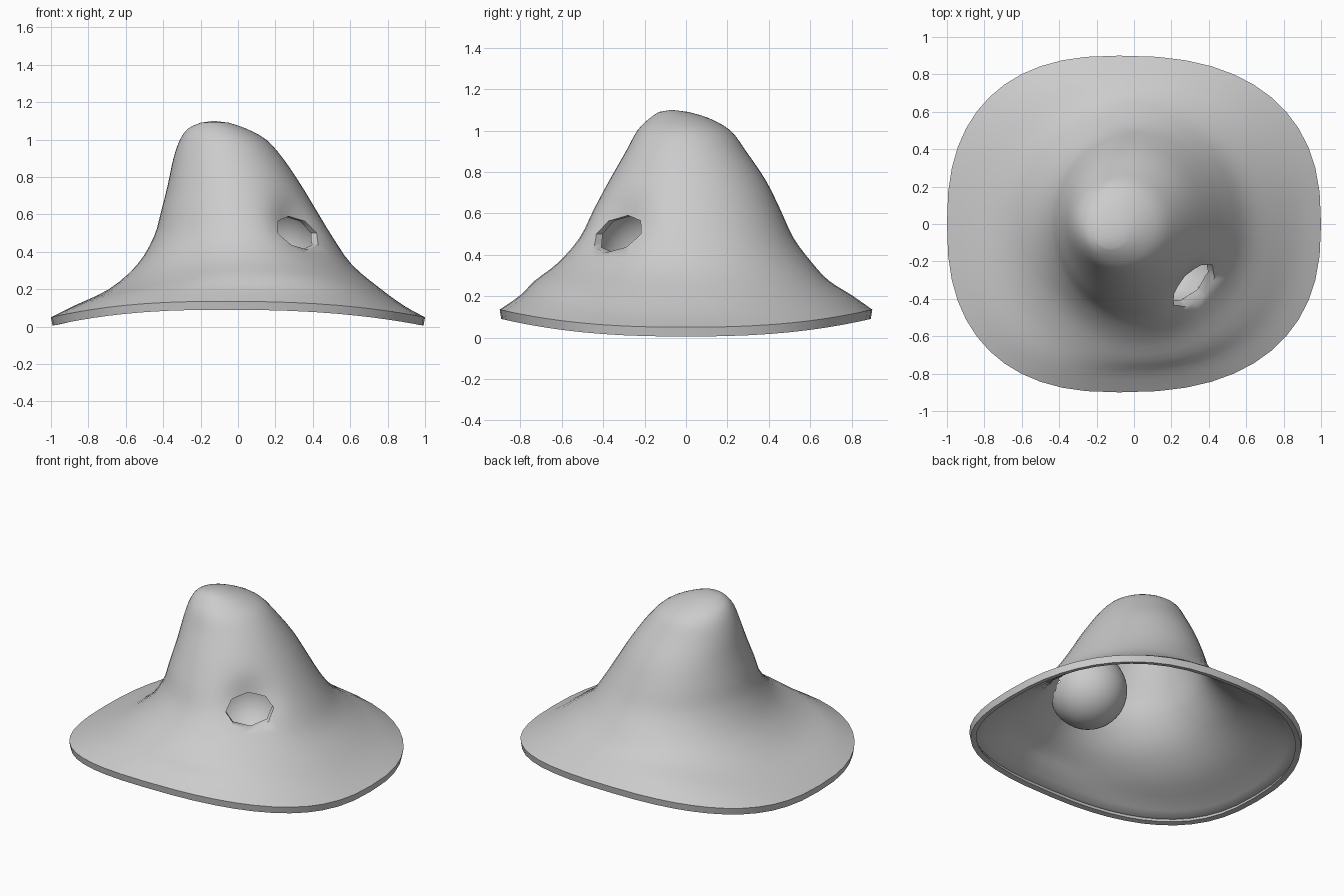
import bpy, bmesh, math
from mathutils import Vector, Matrix

if "Cube" in bpy.data.objects:
    bpy.data.objects.remove(bpy.data.objects["Cube"])

SEG, STEPS = 48, 3
# Levels: x_left, x_right, x_mid, y_front, y_back, z at sides, z at front/back, squareness
LEVELS = [
    (-1.0, 1.0, -.08, -.90, .90, .05, .135, 2.45),
    (-.88, .89, -.05, -.80, .80, .11, .205, 2.35),
    (-.69, .765, .02, -.73, .69, .20, .275, 2.15),
    (-.54, .61, .03, -.62, .61, .33, .36, 2.0),
    (-.45, .505, .03, -.515, .52, .48, .48, 2.0),
    (-.41, .42, .0, -.445, .455, .62, .62, 2.0),
    (-.375, .335, -.02, -.37, .385, .76, .76, 2.0),
    (-.345, .24, -.05, -.29, .29, .90, .90, 2.0),
    (-.31, .15, -.08, -.235, .215, 1.0, 1.0, 2.0),
    (-.265, .04, -.11, -.175, .11, 1.06, 1.06, 2.0),
    (-.20, -.05, -.13, -.13, .01, 1.09, 1.09, 2.0),
]
TIP = (-.13, -.07, 1.10)
RIM = .045                                 # height of the upright brim edge
OUT = Vector((1, -1, 0)).normalized()      # direction the opening faces
HOLE = Vector((.335, -.345, .50))


def catmull(a, b, c, d, t):
    return .5 * (2*b + (c-a)*t + (2*a-5*b+4*c-d)*t*t + (3*b-a-3*c+d)*t**3)


def ring(level):
    xl, xr, xm, yf, yb, zx, zy, p = level
    ym, pts = (yf + yb) / 2, []
    for i in range(SEG):
        a = 2 * math.pi * i / SEG
        c, s = math.cos(a), math.sin(a)
        u = math.copysign(abs(c) ** (2 / p), c)
        v = math.copysign(abs(s) ** (2 / p), s)
        x = xm + u * ((xr - xm) if u > 0 else (xm - xl))
        y = ym + v * (yb - yf) / 2
        pts.append(Vector((x, y, zx * c * c + zy * s * s)))
    return pts


def make_object(name, bm):
    bmesh.ops.recalc_face_normals(bm, faces=bm.faces)
    me = bpy.data.meshes.new(name)
    bm.to_mesh(me)
    bm.free()
    ob = bpy.data.objects.new(name, me)
    bpy.context.collection.objects.link(ob)
    return ob


def finish(ob, angle):
    bpy.ops.object.select_all(action='DESELECT')
    ob.select_set(True)
    bpy.context.view_layer.objects.active = ob
    bpy.ops.object.convert(target='MESH')
    bpy.ops.object.shade_smooth_by_angle(angle=math.radians(angle))


# Bell-shaped shell: lofted rings, dented inward around the opening
levels = []
last = len(LEVELS) - 1
for i in range(last):
    quad = [LEVELS[max(0, min(last, i + k))] for k in (-1, 0, 1, 2)]
    for s in range(STEPS):
        levels.append([catmull(*q, s / STEPS) for q in zip(*quad)])
levels.append(LEVELS[-1])

bm = bmesh.new()
outlines = [ring(l) for l in levels]
# upright brim edge below the first ring
outlines.insert(0, [p - Vector((p.x * .008, p.y * .008, RIM)) for p in outlines[0]])
rings = [[bm.verts.new(p) for p in pts] for pts in outlines]
for lo, hi in zip(rings, rings[1:]):
    for i in range(SEG):
        j = (i + 1) % SEG
        bm.faces.new((lo[i], lo[j], hi[j], hi[i]))
tip = bm.verts.new(TIP)
for i in range(SEG):
    bm.faces.new((rings[-1][i], rings[-1][(i + 1) % SEG], tip))
dent = HOLE + Vector((0, 0, .04))
for v in bm.verts:
    if v.co.dot(OUT) > 0:
        v.co -= OUT * .07 * math.exp(-((v.co - dent).length / .15) ** 2)
shell = make_object("hat_shell", bm)
# make sure the surface faces outward so the thickness grows inward
if shell.data.polygons[-1].normal.z < 0:
    shell.data.flip_normals()
solid = shell.modifiers.new("thickness", 'SOLIDIFY')
solid.thickness, solid.offset = .035, -1

# Eight-sided cutter for the opening
bm = bmesh.new()
bmesh.ops.create_cone(bm, cap_ends=True, segments=8, radius1=1, radius2=1, depth=.6)
rot = OUT.to_track_quat('Z', 'Y').to_matrix().to_4x4()
bmesh.ops.transform(bm, matrix=Matrix.Translation(HOLE) @ rot
                    @ Matrix.Diagonal((.15, .09, 1, 1)), verts=bm.verts)
cutter = make_object("opening_cutter", bm)
cutter.hide_render = True
cut = shell.modifiers.new("opening", 'BOOLEAN')
cut.object, cut.operation, cut.solver = cutter, 'DIFFERENCE', 'EXACT'
finish(shell, 50)
bpy.data.objects.remove(cutter)

# Rounded pocket hanging inside, behind the opening
bm = bmesh.new()
centre = Vector((.2, -.2, .43))
bmesh.ops.create_icosphere(bm, subdivisions=4, radius=.24,
                           matrix=Matrix.Translation(centre))
wall = (OUT * .85 + Vector((0, 0, .53))).normalized()
cap = [f for f in bm.faces if (f.calc_center_median() - centre).dot(wall) > .13]
bmesh.ops.delete(bm, geom=cap, context='FACES')
pocket = make_object("inner_pocket", bm)
pocket.modifiers.new("thickness", 'SOLIDIFY').thickness = .012
finish(pocket, 40)
